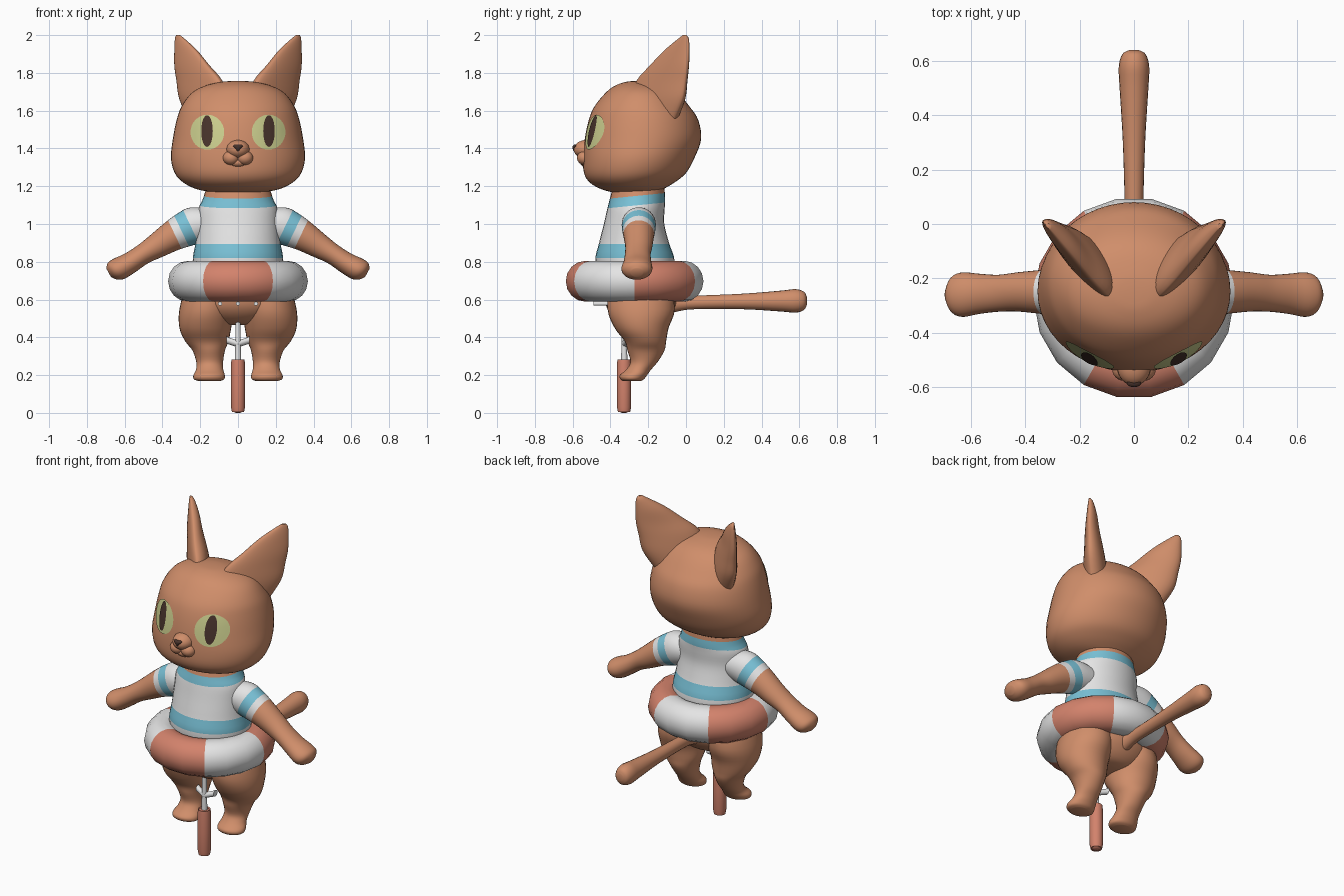
import bpy, bmesh, math
from mathutils import Vector, Matrix
from mathutils.bvhtree import BVHTree

if "Cube" in bpy.data.objects:
    bpy.data.objects.remove(bpy.data.objects["Cube"])

X, Y, Z = Vector((1, 0, 0)), Vector((0, 1, 0)), Vector((0, 0, 1))


def mat(name, r, g, b):
    m = bpy.data.materials.new(name)
    m.diffuse_color = (r, g, b, 1)
    m.use_nodes = True
    m.node_tree.nodes["Principled BSDF"].inputs["Base Color"].default_value = m.diffuse_color
    return m


FUR = mat("tan fur", .63, .27, .145)
WHITE = mat("white", .78, .78, .78)
BLUE = mat("light blue", .19, .53, .67)
RED = mat("coral red", .65, .225, .15)
EYE = mat("eye green", .60, .62, .27)
DARK = mat("dark brown", .065, .033, .025)


def finish(name, bm, mats, rule=None, closed=True):
    """Turn a bmesh into a smooth object; rule(face centre) gives the material slot."""
    if closed:
        bmesh.ops.recalc_face_normals(bm, faces=bm.faces)
    if rule:
        for f in bm.faces:
            f.material_index = rule(f.calc_center_median())
    me = bpy.data.meshes.new(name)
    bm.to_mesh(me)
    bm.free()
    for m in mats:
        me.materials.append(m)
    for p in me.polygons:
        p.use_smooth = True
    me.set_sharp_from_angle(angle=math.radians(50))
    ob = bpy.data.objects.new(name, me)
    bpy.context.collection.objects.link(ob)
    return ob


def spline(secs, steps):
    """Catmull-Rom interpolation of section tuples."""
    out = []
    for i in range(len(secs) - 1):
        a, b, c, d = (secs[max(i - 1, 0)], secs[i], secs[i + 1],
                      secs[min(i + 2, len(secs) - 1)])
        for k in range(steps):
            t = k / steps
            out.append([.5 * (2 * q + (r - p) * t + (2 * p - 5 * q + 4 * r - s) * t * t
                              + (3 * q - p - 3 * r + s) * t ** 3)
                        for p, q, r, s in zip(a, b, c, d)])
    return out + [list(secs[-1])]


def loft(name, secs, u=X, v=Y, mats=(FUR,), rule=None, cuts=(), sx=1, dent=1, n=32, steps=4):
    """Skin elliptical sections (x, y, z, radius_u, radius_v); cut planes split colours."""
    bm = bmesh.new()
    rings = []
    for x, y, z, ru, rv in spline(secs, steps):
        ring = []
        for i in range(n):
            a = math.tau * i / n
            s = math.sin(a) * (dent if math.sin(a) > 0 else 1)
            p = Vector((x, y, z)) + u * ru * math.cos(a) + v * rv * s
            ring.append(bm.verts.new(p))
        rings.append(ring)
    for r, q in zip(rings, rings[1:]):
        for i in range(n):
            j = (i + 1) % n
            bm.faces.new((r[i], r[j], q[j], q[i]))
    bm.faces.new(rings[0])
    bm.faces.new(rings[-1])
    for co, no in cuts:
        bmesh.ops.bisect_plane(bm, geom=bm.verts[:] + bm.edges[:] + bm.faces[:],
                               plane_co=co, plane_no=no)
    if rule:
        for f in bm.faces:
            f.material_index = rule(f.calc_center_median())
    for w in bm.verts:
        w.co.x *= sx
    return finish(name, bm, mats)


def blob(name, c, r, m):
    bm = bmesh.new()
    bmesh.ops.create_uvsphere(bm, u_segments=24, v_segments=14, radius=1,
                              matrix=Matrix.Translation(c) @ Matrix.Diagonal((*r, 1)))
    return finish(name, bm, [m])


# head
head = loft("head", [(0, y, z, rx, ry) for z, rx, y, ry in (
    (1.165, .12, -.27, .11), (1.185, .22, -.285, .165), (1.22, .29, -.285, .225),
    (1.27, .335, -.27, .27), (1.35, .355, -.25, .295), (1.45, .345, -.228, .308),
    (1.55, .325, -.225, .29), (1.62, .30, -.233, .253), (1.69, .25, -.235, .195),
    (1.73, .18, -.24, .14), (1.752, .09, -.25, .07), (1.757, .03, -.25, .02))], n=48)

# muzzle, cheeks, chin and nose
blob("muzzle", (0, -.525, 1.395), (.062, .07, .05), FUR)
blob("chin", (0, -.525, 1.325), (.05, .035, .025), FUR)
for sx, side in ((1, "left"), (-1, "right")):
    blob(side + "_cheek_puff", (sx * .037, -.535, 1.35), (.043, .042, .038), FUR)
loft("nose", [(0, -.588, 1.385, .005, .006), (0, -.588, 1.398, .014, .012),
              (0, -.586, 1.413, .027, .014), (0, -.582, 1.42, .018, .01)], mats=[DARK], n=16)

# eyes: thin discs laid on the face
tree = BVHTree.FromPolygons([v.co for v in head.data.vertices],
                            [p.vertices[:] for p in head.data.polygons])


def face_disc(name, cx, cz, rx, rz, m, off):
    bm = bmesh.new()

    def put(x, z):
        hit = tree.ray_cast(Vector((x, -2, z)), Y)
        return bm.verts.new(hit[0] + hit[1].normalized() * off)
    mid, prev, n = put(cx, cz), None, 32
    for k in range(1, 6):
        ring = [put(cx + rx * k / 5 * math.cos(math.tau * i / n),
                    cz + rz * k / 5 * math.sin(math.tau * i / n)) for i in range(n)]
        for i in range(n):
            j = (i + 1) % n
            bm.faces.new((prev[i], ring[i], ring[j], prev[j]) if prev else (mid, ring[i], ring[j]))
        prev = ring
    finish(name, bm, [m], closed=False)


for sx, side in ((1, "left"), (-1, "right")):
    face_disc(side + "_eye", sx * .16, 1.485, .088, .092, EYE, .005)
    face_disc(side + "_pupil", sx * .16, 1.49, .03, .083, DARK, .009)

    # ears: flat blades facing forward and outward
    loft(side + "_ear", [
        (.15, -.18, 1.55, .16, .09), (.185, -.155, 1.66, .185, .09), (.21, -.13, 1.76, .172, .075),
        (.248, -.09, 1.84, .132, .058), (.28, -.05, 1.92, .084, .042),
        (.31, -.015, 1.98, .035, .022), (.318, -.008, 2.0, .012, .01)],
        u=Vector((.66, .75, 0)), v=Vector((.75, -.66, 0)), sx=sx, dent=.45)

    # arms with short striped sleeves
    d = Vector((.9, 0, -.43))
    marks = (-.2, -.145, -.105)
    loft(side + "_arm", [
        (.08, -.25, 1.01, .08, .08), (.2, -.25, 1.0, .09, .1), (.27, -.25, .975, .088, .095),
        (.35, -.25, .935, .08, .08), (.43, -.25, .885, .072, .066), (.5, -.255, .842, .068, .055),
        (.57, -.257, .795, .074, .056), (.63, -.26, .763, .082, .06), (.665, -.26, .75, .068, .05),
        (.685, -.26, .742, .03, .025)],
        u=Y, v=Vector((.48, 0, .88)), mats=[WHITE, BLUE, FUR], sx=sx,
        cuts=[(d * (k / d.length_squared), d) for k in marks],
        rule=lambda c: (0, 1, 0, 2)[sum(c.dot(d) > k for k in marks)])

    # legs standing on tiptoe
    loft(side + "_leg", [
        (.14, -.24, .70, .13, .16), (.165, -.237, .55, .145, .178), (.173, -.235, .45, .137, .143),
        (.165, -.215, .38, .115, .11), (.155, -.212, .33, .086, .098), (.15, -.222, .27, .071, .072),
        (.15, -.25, .23, .072, .066), (.153, -.278, .2, .083, .072), (.153, -.285, .178, .08, .062),
        (.153, -.285, .168, .055, .045)], sx=sx)

    # foot pegs on the pole
    loft(side + "_peg", [(0, -.325, .365, .018, .018), (.045, -.31, .38, .018, .018),
                         (.06, -.305, .386, .02, .02)],
         u=Y, v=Z, mats=[WHITE], sx=sx, n=12, steps=1)

# shirt with stripes, neck in fur colour
tilt = Vector((0, -.1, 1))


def shirt_rule(c):
    t = c.z - .1 * (c.y + .4)
    if t > 1.135:
        return 2
    return 1 if t > 1.085 or .82 < c.z < .895 else 0


loft("shirt_torso", [(0, y, z, rx, ry) for z, rx, y, ry in (
    (.64, .23, -.26, .19), (.8, .24, -.27, .21), (.9, .225, -.275, .185), (1.0, .215, -.275, .16),
    (1.08, .21, -.265, .152), (1.13, .187, -.257, .147), (1.2, .165, -.25, .135))],
    mats=[WHITE, BLUE, FUR], rule=shirt_rule,
    cuts=[((0, 0, .82), Z), ((0, 0, .895), Z),
          ((0, -.4, 1.085), tilt), ((0, -.4, 1.135), tilt)])

# hips and tail
loft("hips", [(0, -.25, .72, .22, .17), (0, -.24, .6, .27, .19), (0, -.237, .53, .24, .165),
              (0, -.23, .48, .15, .11), (0, -.23, .465, .06, .05)])
loft("tail", [(0, -.12, .575, .05, .06), (0, -.04, .58, .037, .042), (0, .05, .585, .034, .036),
              (0, .3, .59, .041, .041), (0, .5, .592, .053, .055), (0, .58, .593, .056, .062),
              (0, .625, .593, .043, .048), (0, .64, .593, .018, .02)], v=Z, n=20)

# swim ring with six alternating sectors
bm = bmesh.new()
rings = []
for i in range(18):
    a = math.tau * i / 18
    rings.append([bm.verts.new(((.265 + .105 * math.cos(b)) * math.cos(a),
                                (.265 + .105 * math.cos(b)) * math.sin(a) - .272,
                                .697 + .108 * math.sin(b)))
                  for b in (math.tau * k / 16 for k in range(16))])
for i in range(18):
    r, q = rings[i], rings[(i + 1) % 18]
    for k in range(16):
        bm.faces.new((r[k], q[k], q[(k + 1) % 16], r[(k + 1) % 16])).material_index = i // 3 % 2
finish("swim_ring", bm, [RED, WHITE])

# pole with its rounded grip
loft("pole", [(0, -.327, .26, .017, .017), (0, -.327, .4, .014, .014), (0, -.327, .6, .012, .012)],
     mats=[WHITE], n=12, steps=1)
loft("grip", [(0, -.328, 0, .012, .012), (0, -.328, .008, .026, .026), (0, -.328, .03, .037, .037),
              (0, -.328, .262, .037, .037), (0, -.328, .275, .031, .031),
              (0, -.328, .28, .02, .02)], mats=[RED], n=20, steps=2)

# small pins under the front of the ring
for i, x in enumerate((-.095, 0, .095)):
    loft(f"pin_{i + 1}", [(x, -.49, .578, .011, .011), (x, -.4, .578, .011, .011)],
         v=Z, mats=[WHITE], n=10, steps=1)
